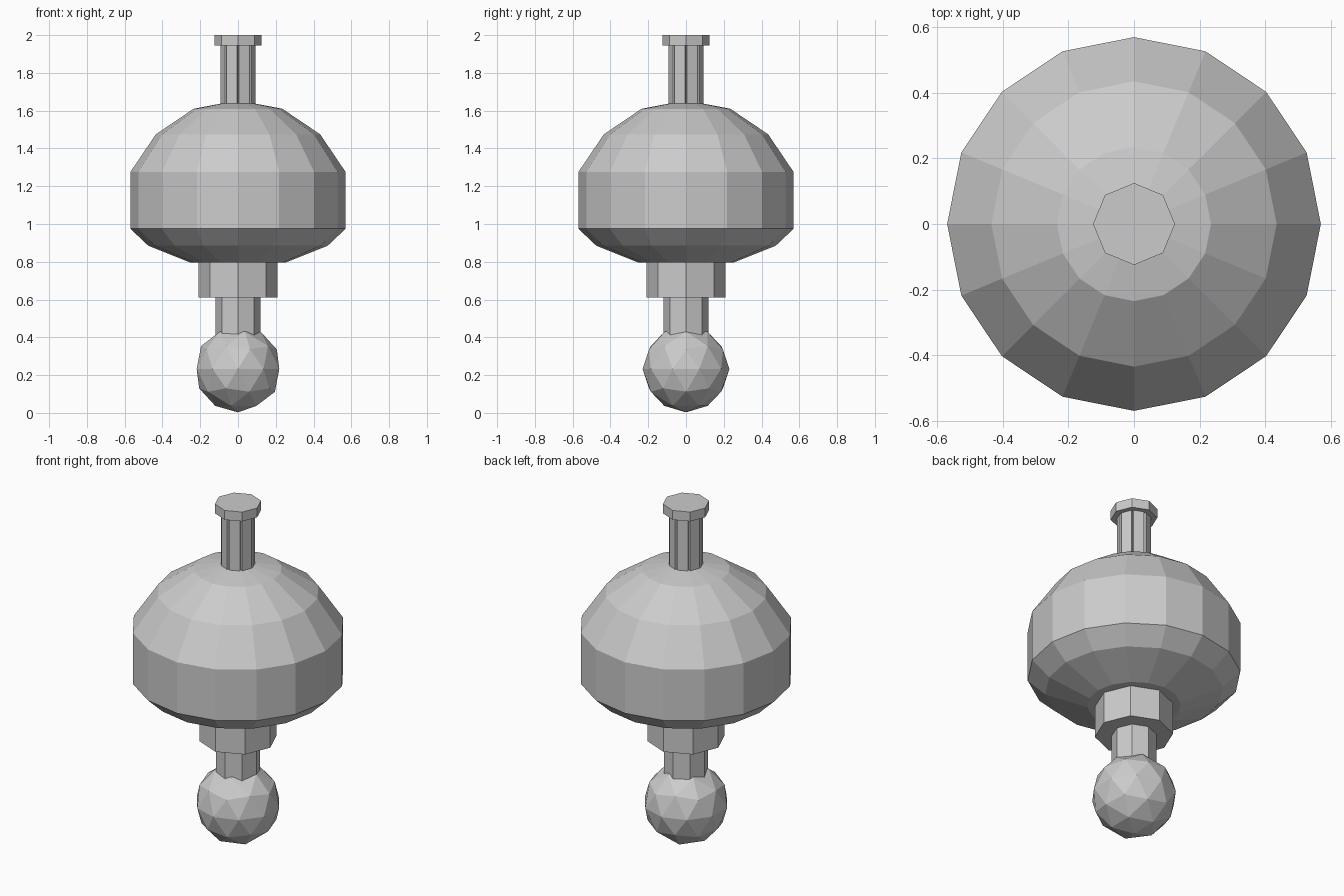
import bpy, bmesh
from math import cos, sin, pi

if "Cube" in bpy.data.objects:
    bpy.data.objects.remove(bpy.data.objects["Cube"])


def finish(name, bm):
    bmesh.ops.recalc_face_normals(bm, faces=bm.faces)
    mesh = bpy.data.meshes.new(name)
    bm.to_mesh(mesh)
    bm.free()
    obj = bpy.data.objects.new(name, mesh)
    bpy.context.collection.objects.link(obj)
    return obj


def polygon(r, n):
    return [(r * cos(2 * pi * i / n), r * sin(2 * pi * i / n)) for i in range(n)]


def loft(name, sections):
    """Skin a stack of (outline, z) sections and cap both ends."""
    bm = bmesh.new()
    rings = [[bm.verts.new((x, y, z)) for x, y in pts] for pts, z in sections]
    for a, b in zip(rings, rings[1:]):
        for i in range(len(a)):
            j = (i + 1) % len(a)
            bm.faces.new((a[i], a[j], b[j], b[i]))
    bm.faces.new(rings[0][::-1])
    top = bm.faces.new(rings[-1])
    return bm, top


def prism(name, outline, z0, z1):
    bm, _ = loft(name, [(outline, z0), (outline, z1)])
    return finish(name, bm)


# ball foot
bm = bmesh.new()
bmesh.ops.create_icosphere(bm, subdivisions=2, radius=0.23)
bmesh.ops.translate(bm, verts=bm.verts, vec=(0, 0, 0.233))
finish("ball_foot", bm)

# lower stem and collar
prism("lower_stem", polygon(0.12, 8), 0.36, 0.63)
prism("collar", polygon(0.21, 8), 0.61, 0.80)

# faceted bulb body, closed by a shallow peak
profile = [(0.25, 0.795), (0.475, 0.885), (0.57, 0.975),
           (0.57, 1.275), (0.435, 1.475), (0.235, 1.61)]
bm, top = loft("body", [(polygon(r, 16), z) for r, z in profile])
peak = bmesh.ops.poke(bm, faces=[top])["verts"][0]
peak.co.z = 1.655
finish("body", bm)

# grooved upper stem: octagon with a notch along each corner
outline = []
for i in range(8):
    a = i * pi / 4
    for da, r in ((-0.07, 0.092), (0, 0.08), (0.07, 0.092)):
        outline.append((r * cos(a + da), r * sin(a + da)))
prism("upper_stem", outline, 1.62, 1.95)

# top cap
prism("top_cap", polygon(0.125, 8), 1.945, 2.0)
